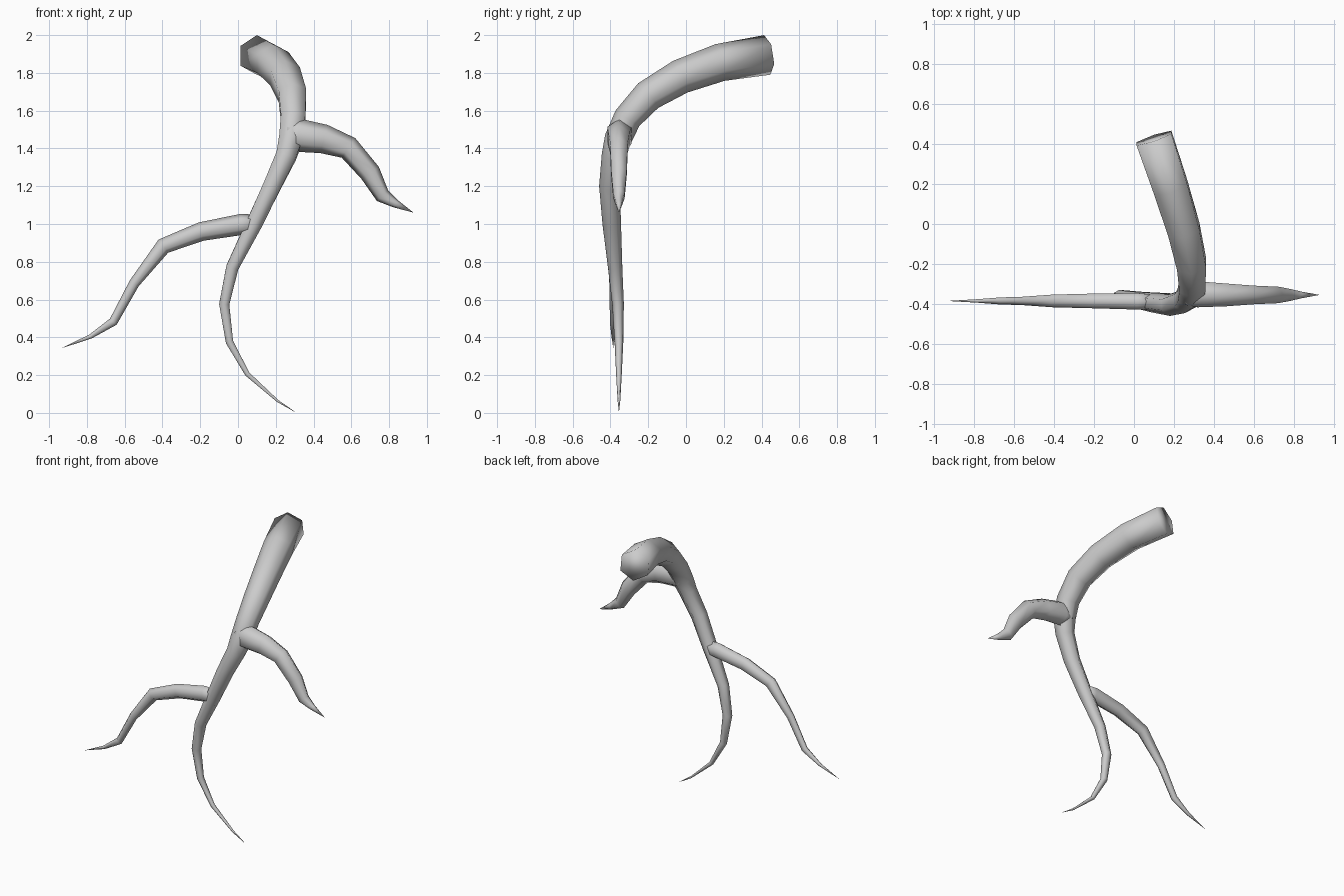
import bpy, bmesh, math
from mathutils import Vector

if "Cube" in bpy.data.objects:
    bpy.data.objects.remove(bpy.data.objects["Cube"])

SIDES = 6

bark = bpy.data.materials.new("pale_grey_bark")
bark.use_nodes = True
bark.diffuse_color = (0.6, 0.6, 0.6, 1)
bark.node_tree.nodes["Principled BSDF"].inputs["Base Color"].default_value = (0.6, 0.6, 0.6, 1)


def limb(name, path, ref, flat=1.0):
    """Six-sided tube through (x, y, z, radius) points, ending in a point."""
    pts = [Vector(p[:3]) for p in path]
    bm = bmesh.new()
    rings = []
    for i, p in enumerate(pts[:-1]):
        ahead = (pts[i + 1] - p).normalized()
        behind = (p - pts[i - 1]).normalized() if i else ahead
        t = (ahead + behind).normalized()
        side = (ref - t * ref.dot(t)).normalized()
        up = t.cross(side)
        r = path[i][3]
        ring = []
        for k in range(SIDES):
            a = math.tau * k / SIDES
            ring.append(bm.verts.new(p + up * r * math.cos(a) + side * r * flat * math.sin(a)))
        rings.append(ring)
    # Skin between rings, cap the base and close the tip
    for a, b in zip(rings, rings[1:]):
        for k in range(SIDES):
            n = (k + 1) % SIDES
            bm.faces.new((a[k], a[n], b[n], b[k]))
    tip = bm.verts.new(pts[-1])
    for k in range(SIDES):
        bm.faces.new((rings[-1][k], rings[-1][(k + 1) % SIDES], tip))
    bm.faces.new(rings[0])
    bmesh.ops.recalc_face_normals(bm, faces=bm.faces)
    for f in bm.faces:
        f.smooth = True
    me = bpy.data.meshes.new(name)
    bm.to_mesh(me)
    bm.free()
    me.materials.append(bark)
    ob = bpy.data.objects.new(name, me)
    bpy.context.collection.objects.link(ob)
    return ob


# Main stem: arches forward from the cut end, then trails down to a tip
limb("main_stem", [
    (0.10, 0.43, 1.895, 0.106), (0.185, 0.18, 1.855, 0.10),
    (0.25, -0.03, 1.78, 0.092), (0.288, -0.20, 1.68, 0.084),
    (0.292, -0.31, 1.56, 0.075), (0.28, -0.36, 1.45, 0.072),
    (0.255, -0.385, 1.36, 0.062), (0.18, -0.405, 1.20, 0.055),
    (0.085, -0.393, 1.00, 0.049), (-0.03, -0.375, 0.77, 0.038),
    (-0.073, -0.36, 0.575, 0.031), (-0.045, -0.355, 0.375, 0.023),
    (0.05, -0.355, 0.205, 0.015), (0.21, -0.355, 0.063, 0.007),
    (0.31, -0.355, 0.0, 0),
], Vector((1, 0, 0)))

# Short thick branch on the left
limb("upper_branch", [
    (0.26, -0.35, 1.47, 0.075), (0.32, -0.352, 1.47, 0.088),
    (0.455, -0.355, 1.45, 0.077), (0.585, -0.355, 1.403, 0.063),
    (0.70, -0.355, 1.27, 0.056), (0.765, -0.355, 1.15, 0.041),
    (0.835, -0.355, 1.107, 0.022), (0.93, -0.355, 1.06, 0),
], Vector((0, 1, 0)), 0.85)

# Long thin branch on the right
limb("lower_branch", [
    (0.09, -0.39, 1.0, 0.05), (0.02, -0.387, 0.998, 0.056),
    (-0.195, -0.385, 0.96, 0.050), (-0.395, -0.385, 0.883, 0.043),
    (-0.55, -0.385, 0.685, 0.028), (-0.66, -0.385, 0.483, 0.024),
    (-0.78, -0.385, 0.405, 0.012), (-0.935, -0.385, 0.342, 0),
], Vector((0, 1, 0)), 0.85)
